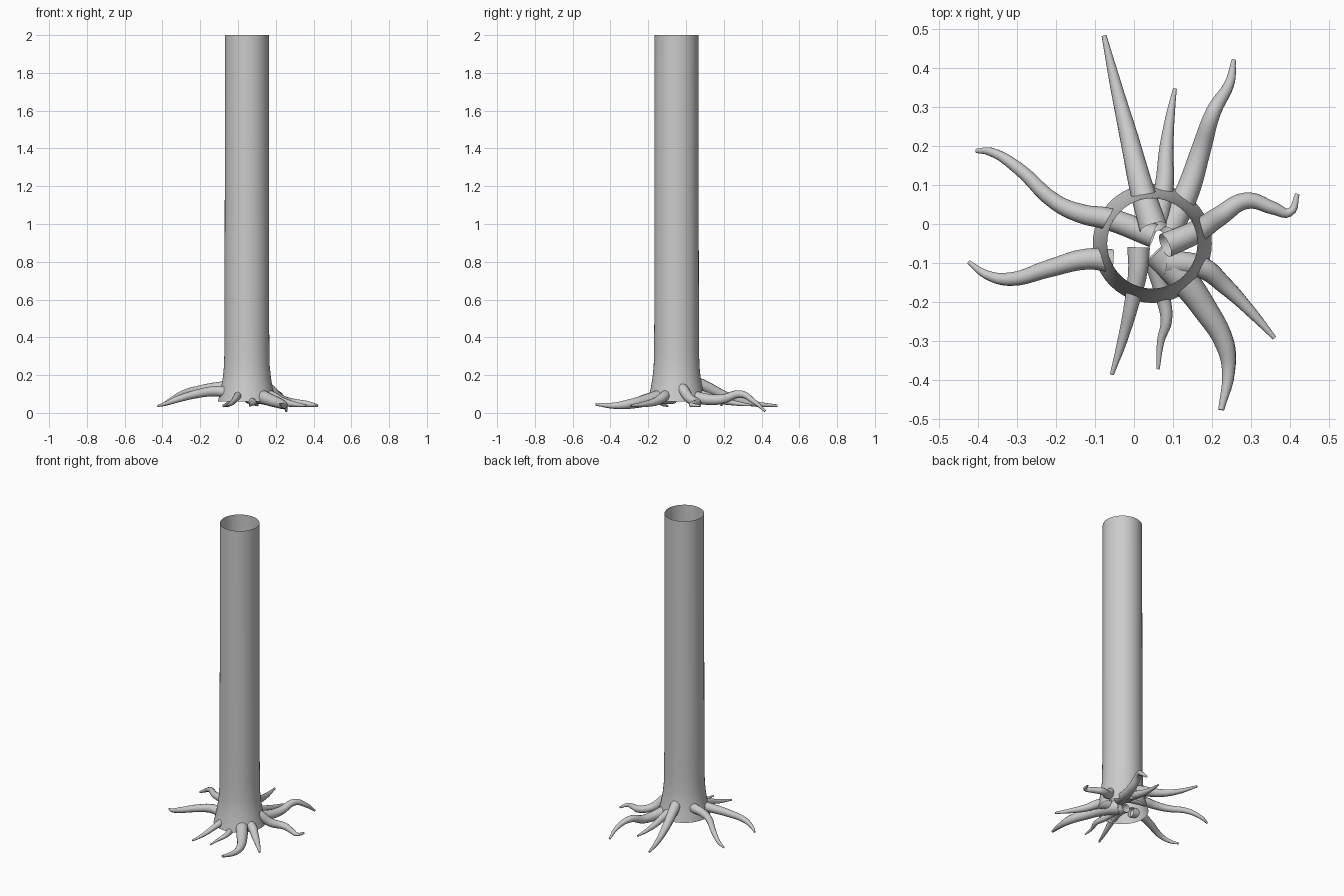
import bpy, bmesh, math

CX, CY = 0.047, -0.05   # trunk axis


def smooth(ob):
    for p in ob.data.polygons:
        p.use_smooth = True


# Trunk: open tube, flared at the foot
def make_trunk():
    profile = [(0.153, 0.06), (0.146, 0.09), (0.137, 0.13), (0.127, 0.19), (0.121, 0.25),
               (0.119, 0.33), (0.118, 0.48), (0.116, 2.0)]
    n = 48
    bm = bmesh.new()
    rings = []
    for r, z in profile:
        rings.append([bm.verts.new((CX + r * math.cos(2 * math.pi * i / n),
                                    CY + r * math.sin(2 * math.pi * i / n), z)) for i in range(n)])
    for a, b in zip(rings, rings[1:]):
        for i in range(n):
            j = (i + 1) % n
            bm.faces.new((a[i], a[j], b[j], b[i]))
    me = bpy.data.meshes.new("trunk")
    bm.to_mesh(me)
    bm.free()
    ob = bpy.data.objects.new("trunk", me)
    bpy.context.collection.objects.link(ob)
    smooth(ob)


# Root: tapered tube along a smooth path from inside the trunk to the tip
def make_root(name, radius, pts):
    cu = bpy.data.curves.new(name, 'CURVE')
    cu.dimensions = '3D'
    cu.bevel_depth = 1.0
    cu.bevel_resolution = 4
    cu.resolution_u = 5
    sp = cu.splines.new('BEZIER')
    sp.bezier_points.add(len(pts) - 1)
    for i, (bp, p) in enumerate(zip(sp.bezier_points, pts)):
        t = i / (len(pts) - 1)
        bp.co = p
        bp.handle_left_type = bp.handle_right_type = 'AUTO'
        bp.radius = radius * (1 - 0.82 * t ** 1.3)
    ob = bpy.data.objects.new(name, cu)
    bpy.context.collection.objects.link(ob)
    me = bpy.data.meshes.new_from_object(ob.evaluated_get(bpy.context.evaluated_depsgraph_get()))
    bpy.data.objects.remove(ob)
    ob = bpy.data.objects.new(name, me)
    bpy.context.collection.objects.link(ob)
    smooth(ob)


make_trunk()

# Roots around the foot
make_root("root_back_left", 0.036, [(0.05, -0.01, 0.18), (0.02, 0.09, 0.145), (-0.012, 0.22, 0.085),
                                    (-0.045, 0.35, 0.05), (-0.077, 0.484, 0.038)])
make_root("root_back", 0.028, [(0.06, 0.0, 0.12), (0.078, 0.1, 0.09), (0.083, 0.19, 0.065),
                               (0.092, 0.27, 0.05), (0.105, 0.348, 0.04)])
make_root("root_back_right", 0.034, [(0.09, -0.02, 0.11), (0.14, 0.09, 0.075), (0.172, 0.19, 0.072),
                                     (0.205, 0.29, 0.10), (0.245, 0.36, 0.06), (0.256, 0.42, 0.009)])
make_root("root_left_back", 0.031, [(0.05, -0.03, 0.15), (-0.07, 0.014, 0.14), (-0.13, 0.025, 0.135),
                                    (-0.2, 0.055, 0.125), (-0.3, 0.145, 0.10), (-0.37, 0.186, 0.06),
                                    (-0.405, 0.188, 0.04)])
make_root("root_left_front", 0.03, [(-0.055, -0.095, 0.11), (-0.12, -0.09, 0.115), (-0.22, -0.115, 0.10),
                                    (-0.32, -0.142, 0.072), (-0.38, -0.13, 0.05), (-0.425, -0.098, 0.036)])
make_root("root_right", 0.032, [(0.08, -0.055, 0.16), (0.16, -0.02, 0.13), (0.22, 0.02, 0.075),
                                (0.29, 0.06, 0.055), (0.36, 0.04, 0.048), (0.4, 0.03, 0.042),
                                (0.42, 0.077, 0.038)])
make_root("root_right_front", 0.033, [(0.08, -0.1, 0.10), (0.17, -0.11, 0.09), (0.235, -0.16, 0.06),
                                      (0.3, -0.225, 0.045), (0.361, -0.293, 0.038)])
make_root("root_front_right", 0.043, [(0.06, -0.07, 0.09), (0.12, -0.135, 0.085), (0.18, -0.215, 0.065),
                                      (0.234, -0.31, 0.045), (0.243, -0.38, 0.038), (0.224, -0.478, 0.046)])
make_root("root_front", 0.022, [(0.05, -0.1, 0.08), (0.075, -0.19, 0.06), (0.083, -0.25, 0.055),
                                (0.069, -0.3, 0.045), (0.062, -0.373, 0.038)])
make_root("root_front_left", 0.029, [(0.012, -0.06, 0.10), (0.01, -0.12, 0.10), (-0.005, -0.2, 0.085),
                                     (-0.03, -0.3, 0.055), (-0.057, -0.387, 0.038)])
